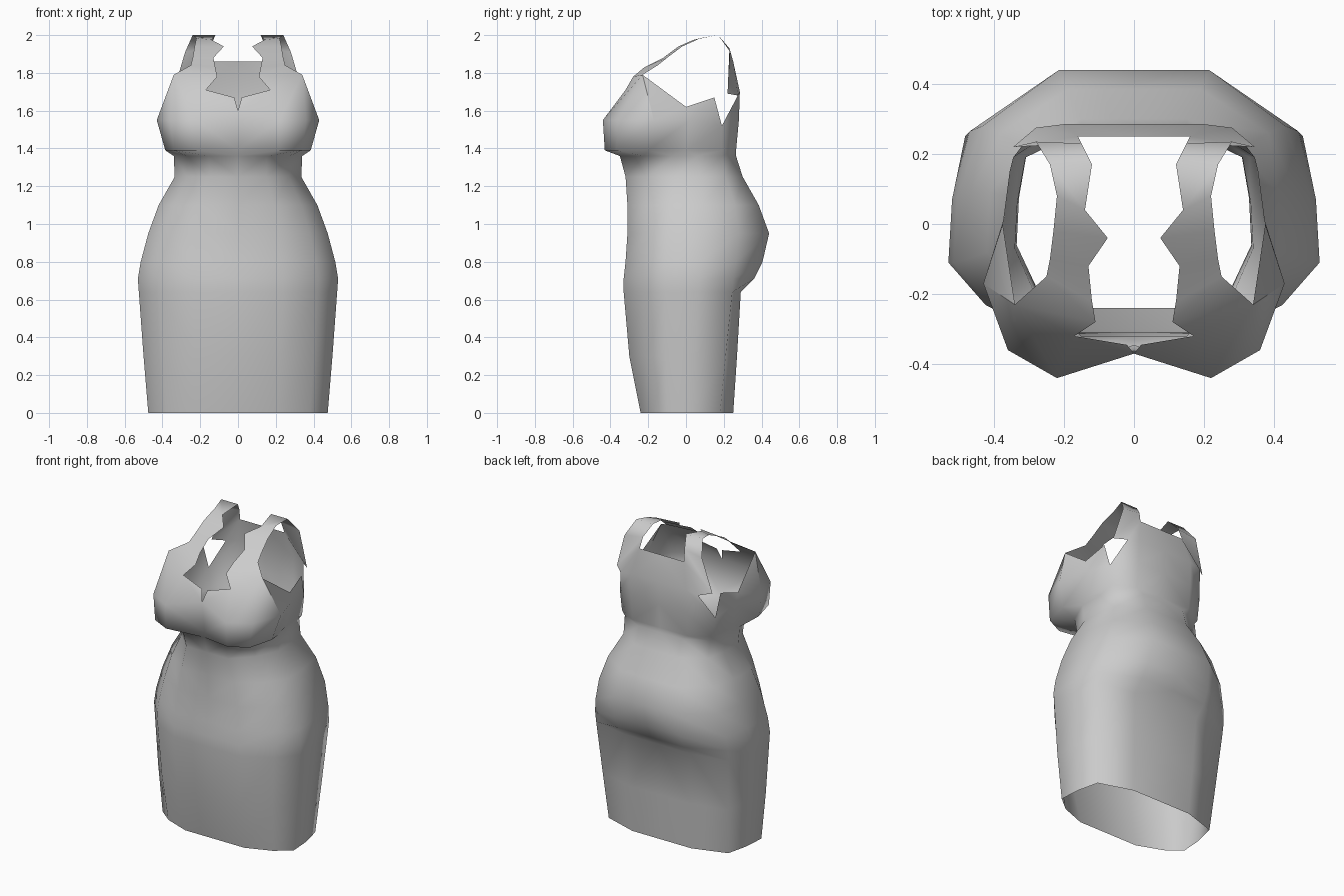
import bpy, bmesh, math

cube = bpy.data.objects.get("Cube")
if cube:
    bpy.data.objects.remove(cube, do_unlink=True)

# Cloth colour
cloth = bpy.data.materials.new("grey cloth")
cloth.use_nodes = True
colour = (0.6, 0.6, 0.6, 1)
cloth.diffuse_color = colour
cloth.node_tree.nodes["Principled BSDF"].inputs["Base Color"].default_value = colour

bm = bmesh.new()


def add_points(points):
    return [bm.verts.new(p) for p in points]


def join_strip(first, second):
    """Fill between two point chains, skipping shared corners."""
    for i in range(len(first) - 1):
        corners = []
        for v in (first[i], first[i + 1], second[i + 1], second[i]):
            if v not in corners:
                corners.append(v)
        if len(corners) > 2:
            bm.faces.new(corners)


def half_section(z, width, front, side, corner, back):
    """Left half of a skirt section, from front centre to back centre."""
    panel = width * 0.45
    return [(0, front, z),
            (panel, front, z),
            (width * 0.8, front + (side - front) * 0.45, z),
            (width, side, z),
            (width * 0.98, (side + corner) / 2, z),
            (width * 0.91, corner, z),
            (panel, back, z),
            (0, back, z)]


# Skirt and waist: height, half width, front, side, back corner, back
sections = [(0, 0.475, -0.24, -0.1, 0.18, 0.25),
            (0.3, 0.5, -0.3, -0.11, 0.21, 0.27),
            (0.64, 0.525, -0.33, -0.11, 0.245, 0.29),
            (0.71, 0.53, -0.33, -0.11, 0.25, 0.36),
            (0.8, 0.515, -0.32, -0.11, 0.265, 0.405),
            (0.95, 0.475, -0.31, -0.1, 0.28, 0.44),
            (1.1, 0.42, -0.31, -0.08, 0.26, 0.385),
            (1.25, 0.335, -0.32, -0.06, 0.21, 0.3),
            (1.36, 0.34, -0.35, -0.07, 0.19, 0.265)]
rows = [add_points(half_section(*s)) for s in sections]

# Bust and upper back
under_bust = [(0, -0.345), (0.22, -0.43), (0.34, -0.37), (0.385, -0.2),
              (0.345, 0), (0.33, 0.19), (0.2, 0.265), (0, 0.265)]
full_bust = [(0, -0.37), (0.22, -0.44), (0.36, -0.36), (0.43, -0.17),
             (0.37, 0.02), (0.345, 0.19), (0.2, 0.28), (0, 0.28)]
rows.append(add_points([(x, y, 1.39) for x, y in under_bust]))
rows.append(add_points([(x, y, 1.55) for x, y in full_bust]))
for low, high in zip(rows, rows[1:]):
    join_strip(low, high)
centre, cup, cup_side, side, flank, notch, blade, spine = rows[-1]
centre.co.z = 1.6
notch.co.z = 1.52

# Neckline and armhole edges
dip, neck, armhole, arm_low, arm_rise = add_points([
    (0.02, -0.345, 1.67), (0.17, -0.32, 1.71), (0.34, -0.23, 1.79),
    (0.375, 0, 1.62), (0.355, 0.15, 1.67)])
join_strip([centre, cup, cup_side, side, flank, notch],
           [dip, neck, armhole, armhole, arm_low, arm_rise])
bm.faces.new((side, arm_low, armhole))

# Upper back panel with a wing that stands free of the side notch
wing_tip, wing_root, back_side, back_mid, top_side, top_mid = add_points([
    (0.345, 0.22, 1.69), (0.28, 0.275, 1.68), (0.2, 0.285, 1.7),
    (0, 0.285, 1.7), (0.16, 0.25, 1.86), (0, 0.25, 1.86)])
join_strip([notch, blade, spine], [wing_root, back_side, back_mid])
join_strip([wing_root, back_side, back_mid], [top_side, top_side, top_mid])
bm.faces.new((wing_tip, wing_root, top_side))

# Shoulder strap, front to back
inner = add_points([(0.11, -0.28, 1.78), (0.12, -0.22, 1.83),
                    (0.13, -0.12, 1.88), (0.075, -0.04, 1.94),
                    (0.14, 0.04, 1.975), (0.12, 0.17, 2),
                    (0.15, 0.23, 1.93)])
outer = add_points([(0.25, -0.15, 1.84), (0.24, -0.1, 1.88),
                    (0.23, -0.02, 1.94), (0.22, 0.08, 1.985),
                    (0.24, 0.17, 2), (0.28, 0.235, 1.91)])
join_strip([neck] + inner + [top_side],
           [armhole, armhole] + outer + [wing_tip])

# Finish the half and mirror it
bmesh.ops.recalc_face_normals(bm, faces=bm.faces[:])
mesh = bpy.data.meshes.new("dress")
bm.to_mesh(mesh)
bm.free()
mesh.materials.append(cloth)
dress = bpy.data.objects.new("dress", mesh)
bpy.context.collection.objects.link(dress)
bpy.context.view_layer.objects.active = dress
dress.select_set(True)
bpy.ops.object.shade_smooth_by_angle(angle=math.radians(75))
mirror = dress.modifiers.new("other half", "MIRROR")
mirror.use_clip = True
